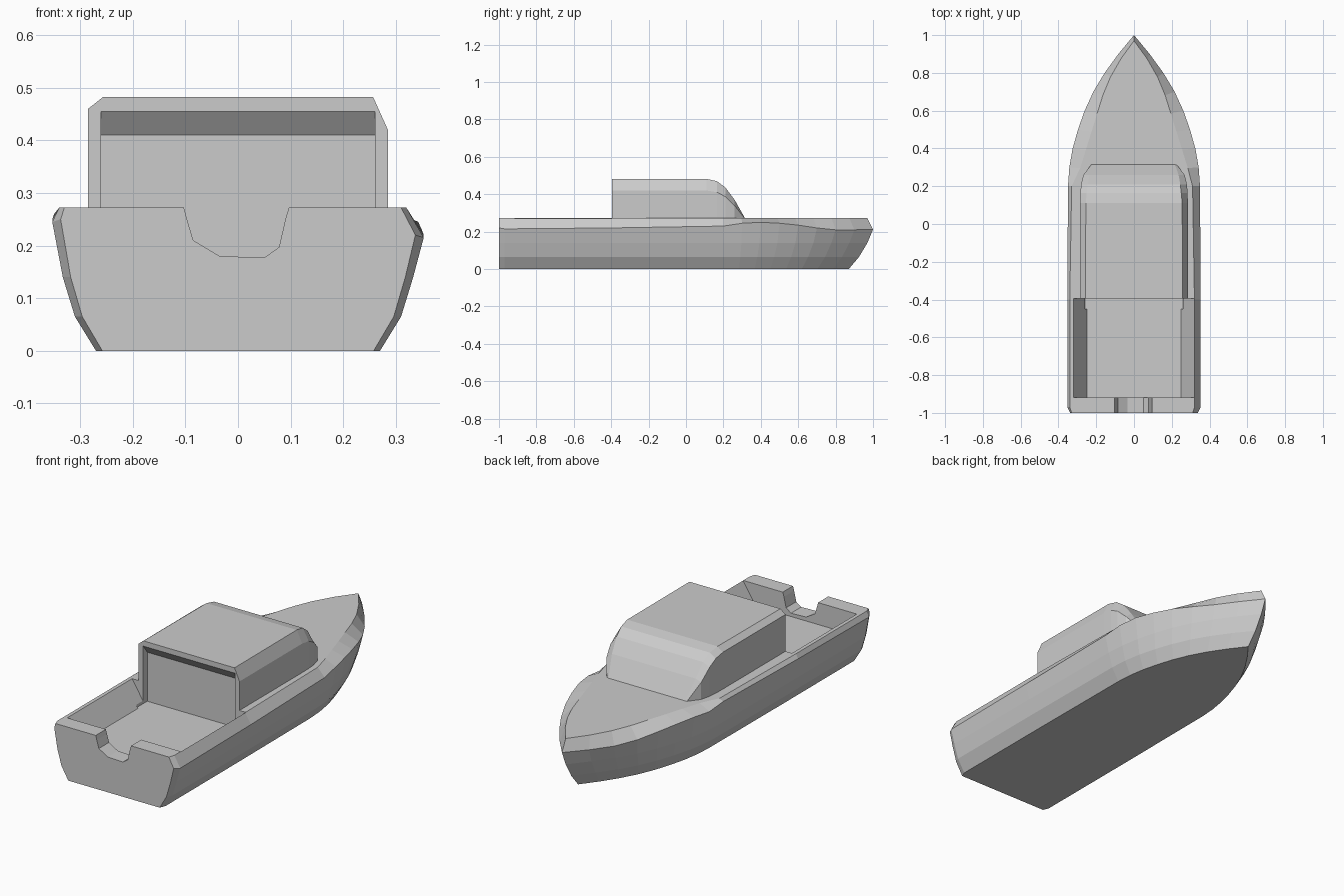
import bpy, bmesh

old = bpy.data.objects.get("Cube")
if old:
    bpy.data.objects.remove(old, do_unlink=True)

# Single matte grey
GREY = (0.6, 0.6, 0.6, 1)
grey = bpy.data.materials.new("plain grey")
grey.use_nodes = True
grey.diffuse_color = GREY
grey.node_tree.nodes["Principled BSDF"].inputs["Base Color"].default_value = GREY


def loft(name, rings):
    """Closed flat-shaded solid through matching rings of points."""
    bm = bmesh.new()
    loops = [[bm.verts.new(p) for p in ring] for ring in rings]
    n = len(loops[0])
    for a, b in zip(loops, loops[1:]):
        for i in range(n):
            j = (i + 1) % n
            bm.faces.new((a[i], a[j], b[j], b[i]))
    bm.faces.new(loops[0])
    bm.faces.new(loops[-1])
    bmesh.ops.remove_doubles(bm, verts=bm.verts, dist=0.0005)
    bmesh.ops.recalc_face_normals(bm, faces=bm.faces)
    mesh = bpy.data.meshes.new(name)
    bm.to_mesh(mesh)
    bm.free()
    mesh.materials.append(grey)
    obj = bpy.data.objects.new(name, mesh)
    bpy.context.collection.objects.link(obj)
    return obj


def cut(target, cutter):
    """Subtract the cutter and bake the result."""
    cutter.hide_render = True
    mod = target.modifiers.new("cut", 'BOOLEAN')
    mod.operation = 'DIFFERENCE'
    mod.solver = 'EXACT'
    mod.object = cutter
    bpy.context.view_layer.objects.active = target
    bpy.ops.object.modifier_apply(modifier=mod.name)


# Hull stations: length position, outline factor, deck half-width, shoulder height
stations = [
    (-1.0, .955, .31, .22), (-.97, 1, .32, .215), (-.4, 1, .32, .22),
    (.2, .99, .31, .23), (.3, .97, .285, .245), (.4, .92, .255, .25),
    (.5, .84, .225, .245), (.6, .74, .195, .235), (.7, .61, .165, .22),
    (.8, .44, .125, .21), (.9, .235, .07, .21), (1.0, 0, 0, .212),
]
# Planks below the shoulder: half-width, height, bow end
planks = [(.27, 0, .87), (.31, .065, .925), (.333, .14, .97)]


def along(t, bow):
    return t if t < .2 else .2 + (t - .2) * (bow - .2) / .8


def half_section(side, t, f, deck, shoulder):
    if side < 0 and t < .3:      # port and starboard rails differ slightly
        deck, shoulder = deck + .02, shoulder + .03
    pts = [(side * w * f, along(t, bow), z) for w, z, bow in planks]
    pts.append((side * .353 * f, t, shoulder))
    pts.append((side * deck, along(t, .97), .272))
    return pts


hull = loft("hull", [half_section(1, *s) + half_section(-1, *s)[::-1] for s in stations])


# Cabin stations: length position, roof height, side half-width, roof half-width
cabin_stations = [
    (-.395, .482, .285, .257), (.11, .482, .285, .255), (.165, .47, .284, .25),
    (.21, .437, .28, .245), (.26, .37, .268, .236), (.32, .264, .222, .215),
]


def cabin_ring(y, top, side, roof):
    right, left = [.26 + (top - .26) * k for k in (.72, .9)]
    return [(side, y, .26), (side, y, right), (roof, y, top),
            (-roof, y, top), (-side, y, left), (-side, y, .26)]


cabin = loft("cabin", [cabin_ring(*s) for s in cabin_stations])


# Cockpit well with sloping sides
def well_ring(w, z):
    return [(w, -.918, z), (w, -.395, z), (-w, -.395, z), (-w, -.918, z)]


well = loft("cockpit_cutter", [well_ring(.25, .16), well_ring(.339, .3)])

# Recessed rear opening of the cabin with a sloping head
opening = [(-.45, .16), (-.36, .16), (-.36, .41), (-.394, .455), (-.45, .455)]
recess = loft("opening_cutter", [[(x, y, z) for y, z in opening] for x in (-.26, .26)])

# Scooped notch in the transom
scoop = [(-.11, .3), (-.097, .25), (-.085, .21), (-.035, .18),
         (.05, .177), (.078, .197), (.09, .25), (.105, .3)]
notch = loft("notch_cutter", [[(x, y, z) for x, z in scoop] for y in (-1.1, -.88)])

for cutter in (well, recess, notch):
    cut(hull, cutter)
cut(cabin, recess)
for cutter in (well, recess, notch):
    bpy.data.objects.remove(cutter, do_unlink=True)
